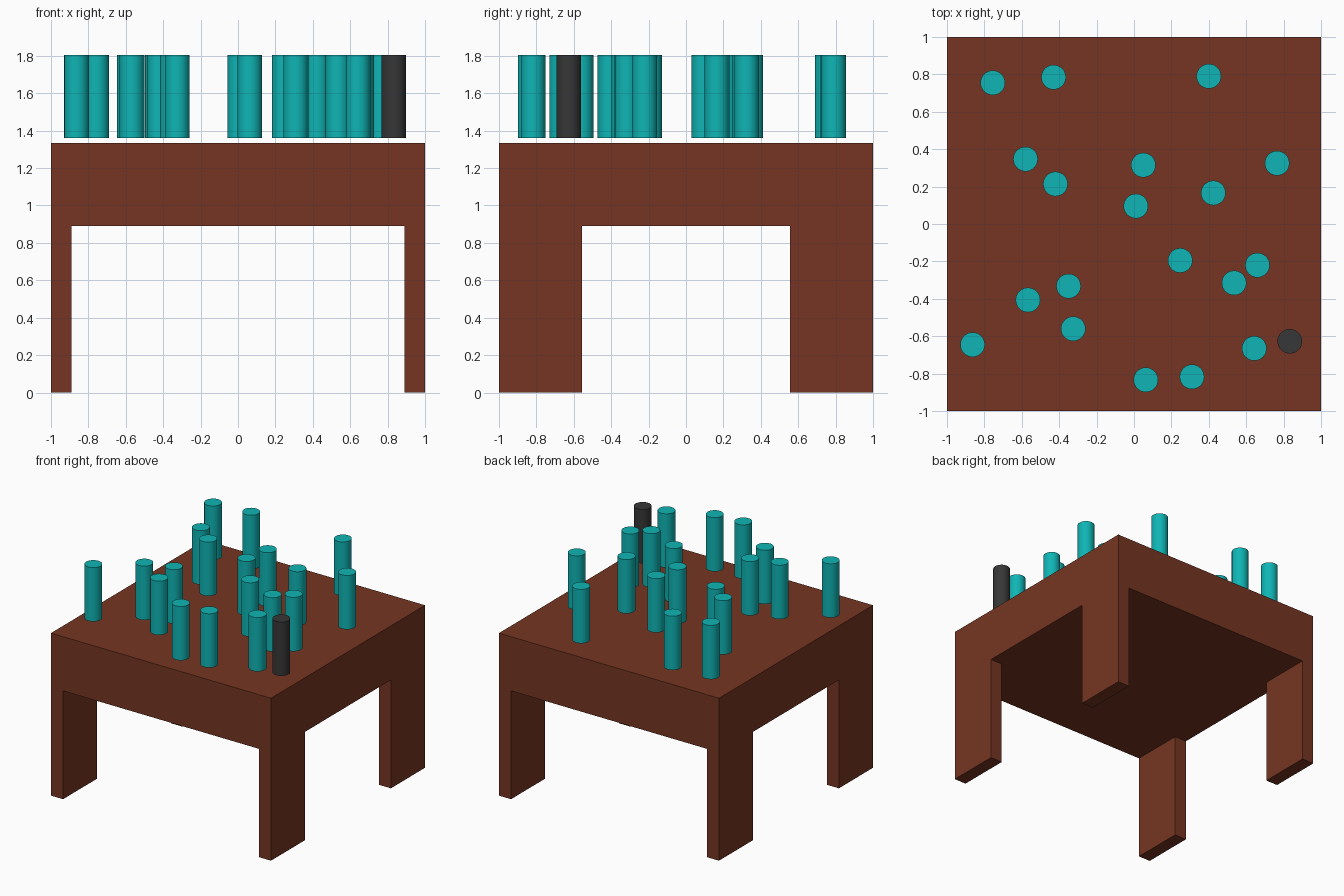
import bpy, bmesh
from mathutils import Vector

if "Cube" in bpy.data.objects:
    bpy.data.objects.remove(bpy.data.objects["Cube"])


def material(name, rgb):
    m = bpy.data.materials.new(name)
    m.diffuse_color = (*rgb, 1)
    m.use_nodes = True
    m.node_tree.nodes["Principled BSDF"].inputs["Base Color"].default_value = m.diffuse_color
    return m


brown = material("brown", (0.18, 0.036, 0.016))
teal = material("teal", (0.005, 0.46, 0.46))
black = material("charcoal", (0.038, 0.038, 0.038))

UNDER, TOP = 0.89, 1.335      # slab heights
LEG_X, LEG_Y = 0.89, 0.557    # inner faces of the legs


def build_table():
    bm = bmesh.new()
    # 3 x 3 grid forms the underside; its corner cells become legs
    bmesh.ops.create_grid(bm, x_segments=3, y_segments=3, size=1)
    for v in bm.verts:
        for axis, inner in ((0, LEG_X), (1, LEG_Y)):
            c = v.co[axis]
            v.co[axis] = (1 if c > 0 else -1) * (1 if abs(c) > 0.9 else inner)
        v.co.z = UNDER
    under = bm.faces[:]
    corners = [f for f in under
               if abs(f.calc_center_median().x) > LEG_X
               and abs(f.calc_center_median().y) > LEG_Y]

    # thick slab
    ext = bmesh.ops.extrude_face_region(bm, geom=under, use_keep_orig=True)["geom"]
    for v in ext:
        if isinstance(v, bmesh.types.BMVert):
            v.co.z = TOP

    # legs
    corners = [f for f in bm.faces
               if all(abs(v.co.z - UNDER) < 1e-4 for v in f.verts)
               and abs(f.calc_center_median().x) > LEG_X
               and abs(f.calc_center_median().y) > LEG_Y]
    ext = bmesh.ops.extrude_face_region(bm, geom=corners)["geom"]
    for v in ext:
        if isinstance(v, bmesh.types.BMVert):
            v.co.z = 0
    bmesh.ops.delete(bm, geom=[f for f in corners if f.is_valid], context='FACES')
    bmesh.ops.recalc_face_normals(bm, faces=bm.faces[:])
    bmesh.ops.dissolve_limit(bm, angle_limit=0.01, verts=bm.verts[:], edges=bm.edges[:])

    me = bpy.data.meshes.new("table")
    bm.to_mesh(me)
    bm.free()
    me.materials.append(brown)
    bpy.context.collection.objects.link(bpy.data.objects.new("table", me))


def peg(name, x, y, mat, z0=1.362, z1=1.805, r=0.066):
    bpy.ops.mesh.primitive_cylinder_add(vertices=32, radius=r, depth=z1 - z0,
                                        location=(x, y, (z0 + z1) / 2))
    ob = bpy.context.object
    ob.name = name
    ob.data.materials.append(mat)
    bpy.ops.object.shade_smooth_by_angle()


build_table()

# scattered pegs hovering just above the table top
spots = [(-.755, .755), (-.43, .785), (.40, .79), (-.58, .347), (-.42, .214),
         (.05, .315), (.01, .096), (.765, .325), (.424, .166), (.247, -.195),
         (.66, -.22), (.535, -.315), (-.35, -.332), (-.567, -.406), (-.325, -.56),
         (-.863, -.645), (.643, -.665), (.063, -.833), (.31, -.817)]
for i, (x, y) in enumerate(spots, 1):
    peg(f"teal_peg_{i}", x, y, teal)
peg("dark_peg", .833, -.627, black)
